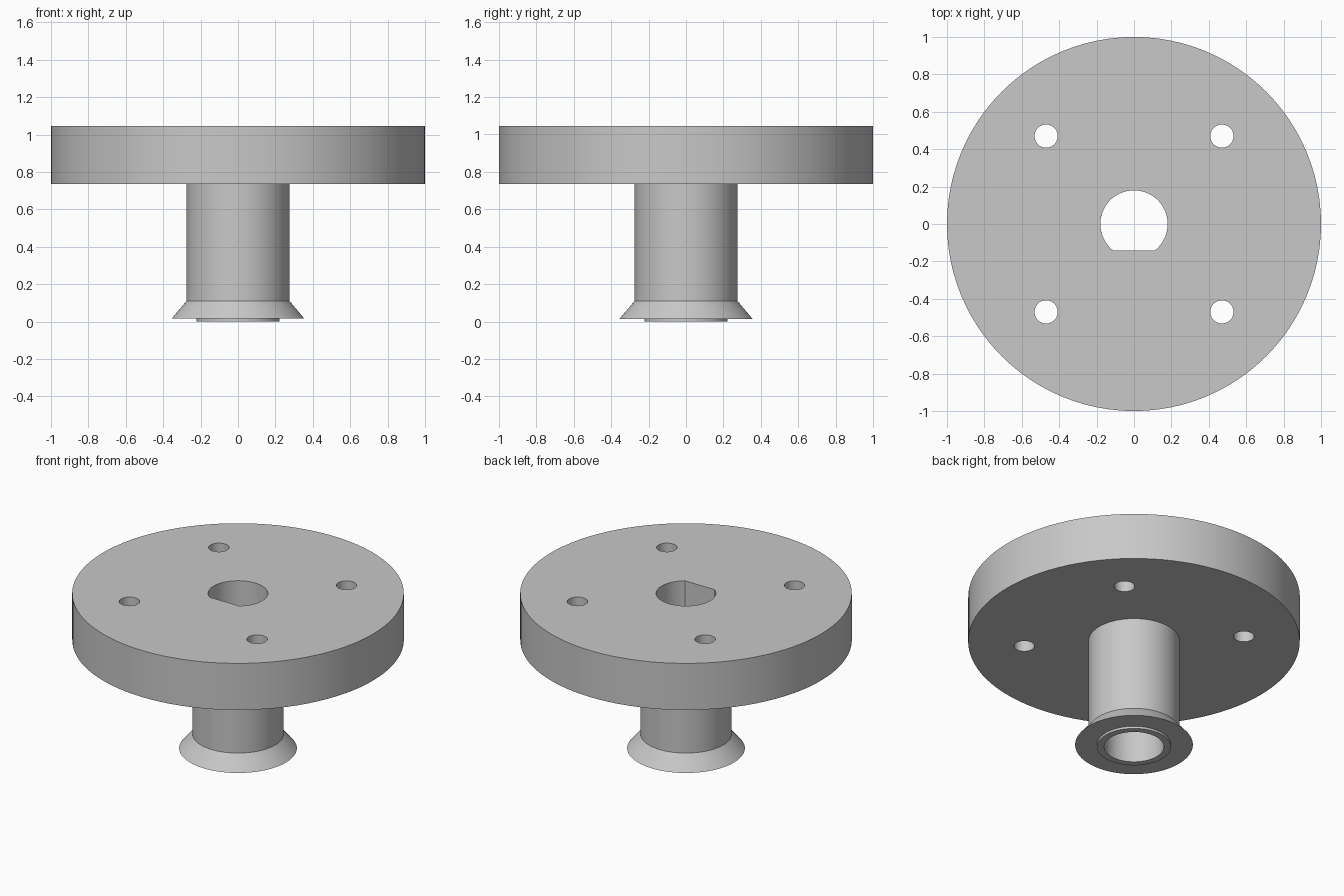
import bpy
import bmesh
import math

cube = bpy.data.objects.get("Cube")
if cube:
    bpy.data.objects.remove(cube, do_unlink=True)

SEGMENTS = 96
FLANGE_BOTTOM, FLANGE_TOP = 0.735, 1.045
BORE = 0.18

grey = bpy.data.materials.new("plain grey")
grey.use_nodes = True
colour = (0.58, 0.58, 0.58, 1)
grey.diffuse_color = colour
grey.node_tree.nodes["Principled BSDF"].inputs["Base Color"].default_value = colour


def make_object(name, bm):
    bmesh.ops.recalc_face_normals(bm, faces=bm.faces)
    mesh = bpy.data.meshes.new(name)
    bm.to_mesh(mesh)
    bm.free()
    obj = bpy.data.objects.new(name, mesh)
    bpy.context.collection.objects.link(obj)
    mesh.materials.append(grey)
    return obj


def prism(name, radius, bottom, top, centre=(0, 0), segments=SEGMENTS, flat=None):
    """Round prism, optionally with a flat side at y = flat."""
    bm = bmesh.new()
    ring = []
    for i in range(segments):
        a = math.tau * i / segments
        ring.append((radius * math.cos(a), radius * math.sin(a)))
    if flat is not None:
        half = math.sqrt(radius ** 2 - flat ** 2)
        right = ring[0:1]
        ring = [p for p in ring if p[1] > flat + 0.001]
        # Insert the flat's two corners where the arc is interrupted
        gap = max(i for i, p in enumerate(ring) if p[0] < 0) + 1
        ring[gap:gap] = [(-half, flat), (half, flat)]
    verts = [bm.verts.new((x + centre[0], y + centre[1], bottom)) for x, y in ring]
    face = bm.faces.new(verts)
    result = bmesh.ops.extrude_face_region(bm, geom=[face])
    moved = [v for v in result["geom"] if isinstance(v, bmesh.types.BMVert)]
    bmesh.ops.translate(bm, verts=moved, vec=(0, 0, top - bottom))
    return make_object(name, bm)


def revolve(name, profile):
    """Spin an open (radius, height) profile around the z axis."""
    bm = bmesh.new()
    verts = [bm.verts.new((r, 0, z)) for r, z in profile]
    edges = [bm.edges.new(pair) for pair in zip(verts, verts[1:])]
    bmesh.ops.spin(bm, geom=verts + edges, cent=(0, 0, 0), axis=(0, 0, 1),
                   angle=math.tau, steps=SEGMENTS, use_merge=True)
    bmesh.ops.remove_doubles(bm, verts=bm.verts, dist=0.0001)
    return make_object(name, bm)


def smooth(obj):
    bpy.ops.object.select_all(action="DESELECT")
    obj.select_set(True)
    bpy.context.view_layer.objects.active = obj
    bpy.ops.object.shade_smooth_by_angle(angle=math.radians(30))


# Flange disc with a D-shaped bore and four bolt holes
flange = prism("flange", 1, FLANGE_BOTTOM, FLANGE_TOP)
low, high = FLANGE_BOTTOM - 0.1, FLANGE_TOP + 0.1
cutters = [prism("bore_cutter", BORE, low, high, flat=-0.143)]
for x in (-0.47, 0.47):
    for y in (-0.47, 0.47):
        cutters.append(prism("bolt_hole_cutter", 0.062, low, high, (x, y), 48))

bpy.context.view_layer.objects.active = flange
for cutter in cutters:
    cutter.hide_render = True
    cut = flange.modifiers.new("cut", "BOOLEAN")
    cut.operation = "DIFFERENCE"
    cut.solver = "EXACT"
    cut.object = cutter
    bpy.ops.object.modifier_apply(modifier=cut.name)
    bpy.data.objects.remove(cutter, do_unlink=True)
smooth(flange)

# Hollow shaft with a flared foot and a thin raised ring underneath
shaft = revolve("flared_shaft", [
    (0.275, FLANGE_BOTTOM), (0.275, 0.11), (0.355, 0.015),
    (0.223, 0.015), (0.223, 0), (BORE, 0), (BORE, FLANGE_BOTTOM)])
smooth(shaft)
